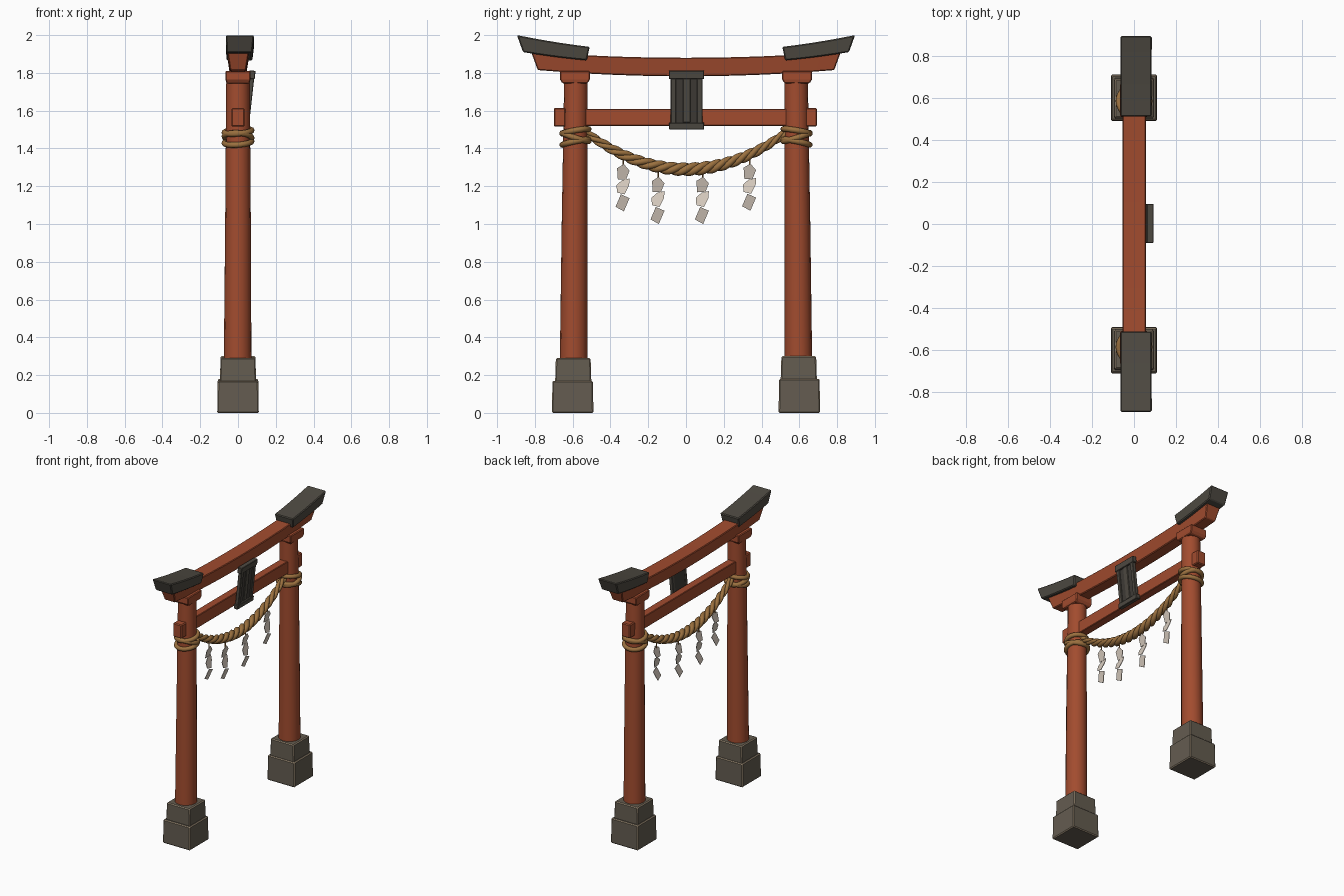
import bpy, math
from mathutils import Matrix, Vector

if "Cube" in bpy.data.objects:
    bpy.data.objects.remove(bpy.data.objects["Cube"])


def mat(name, rgb):
    m = bpy.data.materials.new(name)
    m.diffuse_color = (*rgb, 1)
    m.use_nodes = True
    m.node_tree.nodes["Principled BSDF"].inputs["Base Color"].default_value = m.diffuse_color
    return m


RED = mat("vermilion_wood", (0.36, 0.072, 0.028))
STONE = mat("grey_stone", (0.127, 0.107, 0.080))
WORN = mat("worn_stone_edge", (0.30, 0.235, 0.16))
DARK = mat("dark_roof_wood", (0.076, 0.068, 0.054))
PANEL = mat("plaque_panel", (0.050, 0.045, 0.038))
ROPE = mat("straw_rope", (0.33, 0.165, 0.050))
PAPER = mat("white_paper", (0.68, 0.60, 0.52))


def loft(name, rings, m, bevel=0.0, edge_mat=None, smooth=False):
    """Skin closed rings of points and cap both ends."""
    n = len(rings[0])
    verts = [p for r in rings for p in r]
    faces = [tuple(range(n))[::-1], tuple(range(len(verts) - n, len(verts)))]
    for k in range(len(rings) - 1):
        for i in range(n):
            j = (i + 1) % n
            faces.append((k * n + i, k * n + j, k * n + n + j, k * n + n + i))
    me = bpy.data.meshes.new(name)
    me.from_pydata(verts, [], faces)
    ob = bpy.data.objects.new(name, me)
    bpy.context.collection.objects.link(ob)
    me.materials.append(m)
    bpy.ops.object.select_all(action='DESELECT')
    ob.select_set(True)
    bpy.context.view_layer.objects.active = ob
    bpy.ops.object.mode_set(mode='EDIT')
    bpy.ops.mesh.select_all(action='SELECT')
    bpy.ops.mesh.normals_make_consistent(inside=False)
    bpy.ops.object.mode_set(mode='OBJECT')
    if smooth:
        bpy.ops.object.shade_smooth_by_angle(angle=math.radians(40))
    if bevel:
        b = ob.modifiers.new("bevel", 'BEVEL')
        b.width, b.segments = bevel, 1
        b.limit_method, b.angle_limit = 'ANGLE', math.radians(40)
        if edge_mat:
            me.materials.append(edge_mat)
            b.material = 1
    return ob


def rect(cx, cy, z, hx, hy):
    return [(cx - hx, cy - hy, z), (cx + hx, cy - hy, z), (cx + hx, cy + hy, z), (cx - hx, cy + hy, z)]


def circle(cx, cy, z, r, n=16):
    return [(cx + r * math.cos(2 * math.pi * i / n), cy + r * math.sin(2 * math.pi * i / n), z) for i in range(n)]


def tube(name, pts, radii, m, cyclic=False, res=2):
    """Round tube along a path, turned into a mesh."""
    cu = bpy.data.curves.new(name, 'CURVE')
    cu.dimensions, cu.bevel_depth, cu.bevel_resolution = '3D', 1.0, res
    cu.use_fill_caps = True
    sp = cu.splines.new('POLY')
    sp.points.add(len(pts) - 1)
    for q, p, r in zip(sp.points, pts, radii):
        q.co, q.radius = (*p, 1), r
    sp.use_cyclic_u = cyclic
    cu.materials.append(m)
    ob = bpy.data.objects.new(name, cu)
    bpy.context.collection.objects.link(ob)
    bpy.ops.object.select_all(action='DESELECT')
    ob.select_set(True)
    bpy.context.view_layer.objects.active = ob
    bpy.ops.object.convert(target='MESH')
    bpy.ops.object.shade_smooth_by_angle(angle=math.radians(60))
    return bpy.context.object


for s, side in ((-1, "left"), (1, "right")):
    # stepped stone footing
    zs = 0.17 if s < 0 else 0.18
    loft(side + "_lower_stone", [rect(0, s * .6, 0, .11, .11), rect(0, s * .6, zs, .107, .107)],
         STONE, .006, WORN)
    loft(side + "_upper_stone", [rect(0, s * .597, zs - .01, .096, .096), rect(0, s * .597, zs + .12, .092, .092)],
         STONE, .006, WORN)
    # leaning tapered pillar and its capital
    loft(side + "_pillar", [circle(-.002, s * .595, .27, .073), circle(0, s * .59, 1.0, .068),
                            circle(0, s * .583, 1.77, .062)], RED, smooth=True)
    loft(side + "_capital", [rect(0, s * .588, 1.745, .062, .067), rect(0, s * .588, 1.765, .066, .079),
                             rect(0, s * .588, 1.81, .066, .079)], RED, .005)
    # upturned dark roof cap
    rings = []
    for i in range(6):
        t = i / 5
        yt, yb = .51 + .385 * t, .525 + .338 * t
        zt = 1.938 + .045 * t + .017 * t * t
        zb = 1.866 + .030 * t + .014 * t * t
        rings.append([(-.060, s * yb, zb), (.076, s * yb, zb), (.085, s * yt, zt), (-.065, s * yt, zt)])
    loft(side + "_roof_cap", rings, DARK, .006)
    # rope wrapped round the pillar
    for k, (z, ty, tx) in enumerate(((1.49, .012, .006), (1.46, -.022, -.004), (1.433, .014, .005))):
        pts = [(.072 * math.cos(a), s * .585 + .07 * math.sin(a), z + s * -ty * math.sin(a) + tx * math.cos(a))
               for a in (2 * math.pi * i / 28 for i in range(28))]
        tube(f"{side}_rope_wrap_{k + 1}", pts, [.0155] * 28, ROPE, True)

# curved top beam, wider at the top
rings = []
for i in range(17):
    t = -1 + i / 8
    zb, zt = 1.782 + .033 * t * t, 1.88 + .032 * t * t
    rings.append([(-.042, .785 * t, zb), (.042, .785 * t, zb), (.058, .82 * t, zt), (-.056, .82 * t, zt)])
loft("top_beam", rings, RED, .005)

# lower tie beam with thicker ends
loft("tie_beam", [rect(0, -.003, 1.52, .030, .66), rect(0, -.003, 1.61, .030, .66)], RED, .004)
for s, side in ((-1, "left"), (1, "right")):
    loft(side + "_tie_beam_end", [rect(0, s * .665 - .003, 1.515, .034, .031),
                                  rect(0, s * .665 - .003, 1.615, .034, .031)], RED, .006)

# tilted plaque: backing panel, frame bars and centre strip
tilt = Matrix.Translation((.06, .003, 1.657)) @ Matrix.Rotation(.11, 4, 'Y')
for name, x, y, z, hx, hy, hz, m in (
        ("plaque_panel", -.004, 0, 0, .008, .075, .14, PANEL),
        ("plaque_top_bar", 0, 0, .134, .016, .093, .022, DARK),
        ("plaque_bottom_bar", 0, 0, -.139, .016, .093, .017, DARK),
        ("plaque_left_bar", 0, -.070, 0, .013, .014, .13, DARK),
        ("plaque_right_bar", 0, .070, 0, .013, .014, .13, DARK),
        ("plaque_centre_strip", .004, 0, 0, .005, .020, .12, DARK)):
    ob = loft(name, [rect(x, y, z - hz, hx, hy), rect(x, y, z + hz, hx, hy)], m, .003)
    ob.matrix_world = tilt


# sagging three-strand rope, thickest in the middle
def rope_z(y):
    return 1.29 + .18 * (y / .51) ** 2


N = 150
for k in range(3):
    pts, radii = [], []
    for i in range(N + 1):
        y = -.535 + 1.07 * i / N
        R = .036 - .014 * (abs(y) / .535) ** 1.5
        slope = 2 * .18 * y / .51 ** 2
        nrm = Vector((0, -slope, 1)).normalized()
        a = 2 * math.pi * (6 * i / N + k / 3)
        p = Vector((0, y, rope_z(y))) + (nrm * math.sin(a) + Vector((1, 0, 0)) * math.cos(a)) * R * .48
        pts.append(p)
        radii.append(R * .54)
    tube(f"hanging_rope_strand_{k + 1}", pts, radii, ROPE)

# folded paper streamers on short cords: (y, z) outlines of three folds
FOLDS = (((-.030, -.022), (.006, 0), (.036, -.035), (.018, -.080), (-.026, -.082)),
         ((-.033, -.112), (-.004, -.085), (.036, -.076), (.034, -.112), (.010, -.160), (-.030, -.150)),
         ((-.010, -.160), (.036, -.180), (.006, -.250), (-.038, -.226)))
for n, (y0, top) in enumerate(((-.335, 1.317), (-.15, 1.25), (.085, 1.25), (.335, 1.32))):
    for f, outline in enumerate(FOLDS):
        d = (.25, -.25, .25)[f]
        mid = (-.04, -.118, -.2)[f]
        loft(f"streamer_{n + 1}_fold_{f + 1}",
             [[(d * (z - mid) + o, y0 + y, top + z) for y, z in outline] for o in (-.002, .002)], PAPER)
    tube(f"streamer_{n + 1}_cord", [(0, y0 + .003, rope_z(y0)), (0, y0 + .003, top - .015)], [.004] * 2, ROPE, res=1)
